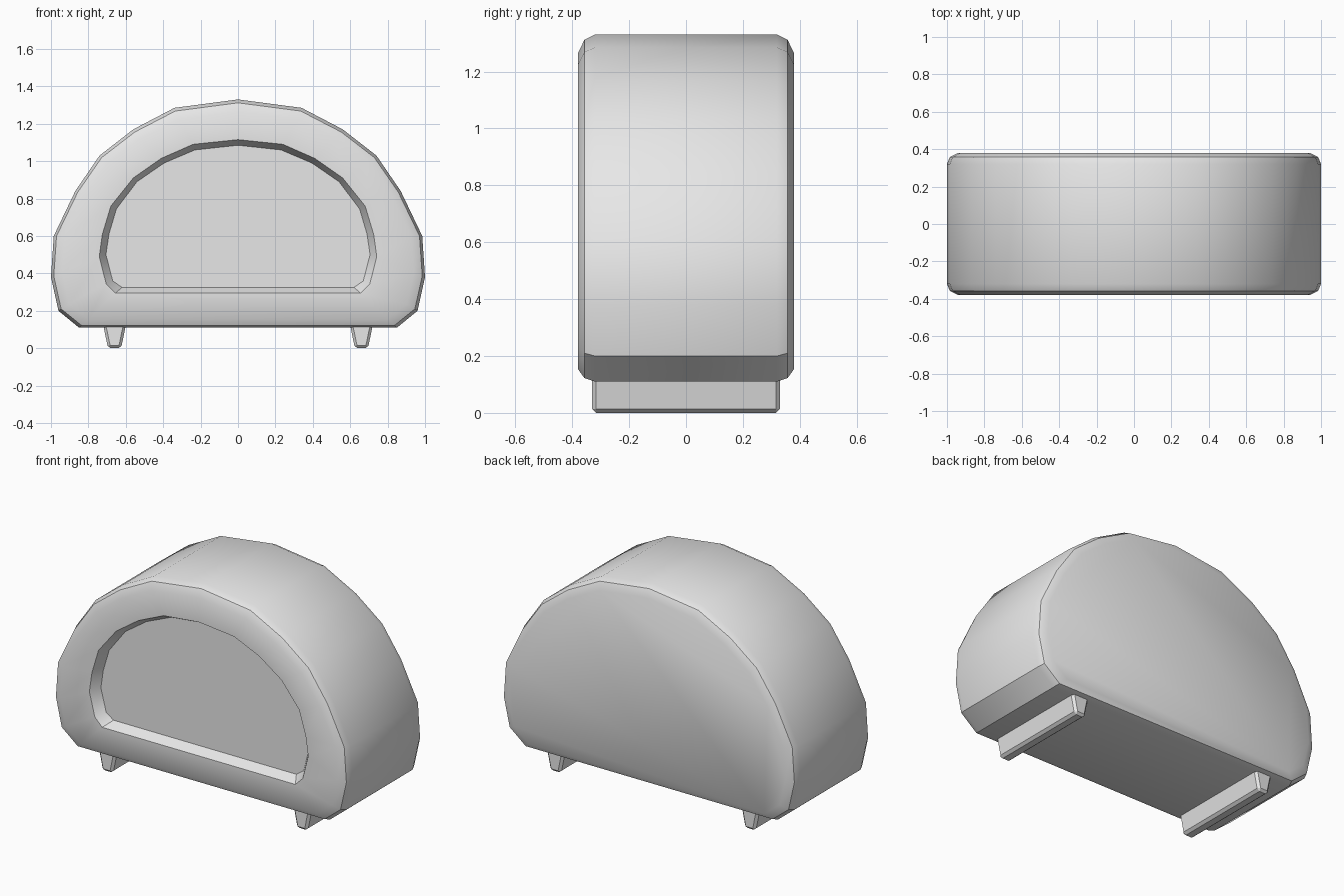
import bpy
import bmesh
import math

cube = bpy.data.objects.get("Cube")
if cube:
    bpy.data.objects.remove(cube, do_unlink=True)

grey = bpy.data.materials.new("light_grey")
grey.use_nodes = True
grey.diffuse_color = (0.8, 0.8, 0.8, 1)
grey.node_tree.nodes["Principled BSDF"].inputs["Base Color"].default_value = (0.8, 0.8, 0.8, 1)

# Right half outlines (x, z), from the top centre down to the base
SHELL = [(0, 1.33), (0.34, 1.285), (0.56, 1.17), (0.74, 1.03), (0.87, 0.84),
         (0.985, 0.6), (1.0, 0.38), (0.96, 0.2), (0.85, 0.11)]
OPENING = [(0, 1.115), (0.24, 1.09), (0.41, 1.015), (0.56, 0.91), (0.68, 0.76),
           (0.725, 0.61), (0.742, 0.49), (0.705, 0.345), (0.655, 0.295)]
PANEL = [(0, 1.085), (0.23, 1.06), (0.395, 0.99), (0.54, 0.89), (0.65, 0.745),
         (0.69, 0.61), (0.706, 0.5), (0.67, 0.36), (0.62, 0.325)]


def mirrored(half):
    return half + [(-x, z) for x, z in reversed(half[1:])]


def shrunk(half, sx, sz, centre=0.6):
    return [(x * sx, centre + (z - centre) * sz) for x, z in half]


def finish(name, bm):
    bmesh.ops.recalc_face_normals(bm, faces=bm.faces[:])
    mesh = bpy.data.meshes.new(name)
    bm.to_mesh(mesh)
    bm.free()
    mesh.materials.append(grey)
    obj = bpy.data.objects.new(name, mesh)
    bpy.context.collection.objects.link(obj)
    return obj


def loft(name, sections):
    """Join (outline, y) sections into one capped solid."""
    bm = bmesh.new()
    rings = [[bm.verts.new((x, y, z)) for x, z in outline] for outline, y in sections]
    for a, b in zip(rings, rings[1:]):
        for i in range(len(a)):
            j = (i + 1) % len(a)
            bm.faces.new((a[i], a[j], b[j], b[i]))
    bm.faces.new(rings[0])
    bm.faces.new(rings[-1])
    return finish(name, bm)


# Arched body with rounded rims and a shallow recess in the front
rim = mirrored(shrunk(SHELL, 0.94, 0.91))
shoulder = mirrored(shrunk(SHELL, 0.985, 0.975))
full = mirrored(SHELL)
body = loft("arched_body", [
    (rim, 0.38), (shoulder, 0.357), (full, 0.32),
    (full, -0.32), (shoulder, -0.357), (rim, -0.38),
    (mirrored(OPENING), -0.38), (mirrored(PANEL), -0.32)])
bpy.ops.object.select_all(action="DESELECT")
body.select_set(True)
bpy.context.view_layer.objects.active = body
bpy.ops.object.shade_smooth_by_angle(angle=math.radians(30))

# Tapered runner feet
for side, label in ((1, "left"), (-1, "right")):
    c = side * 0.66
    outline = [(c - 0.062, 0.13), (c + 0.062, 0.13), (c + 0.035, 0), (c - 0.035, 0)]
    foot = loft(label + "_foot", [(outline, 0.33), (outline, -0.33)])
    bevel = foot.modifiers.new("soft_edges", "BEVEL")
    bevel.width = 0.014
    bevel.segments = 1
